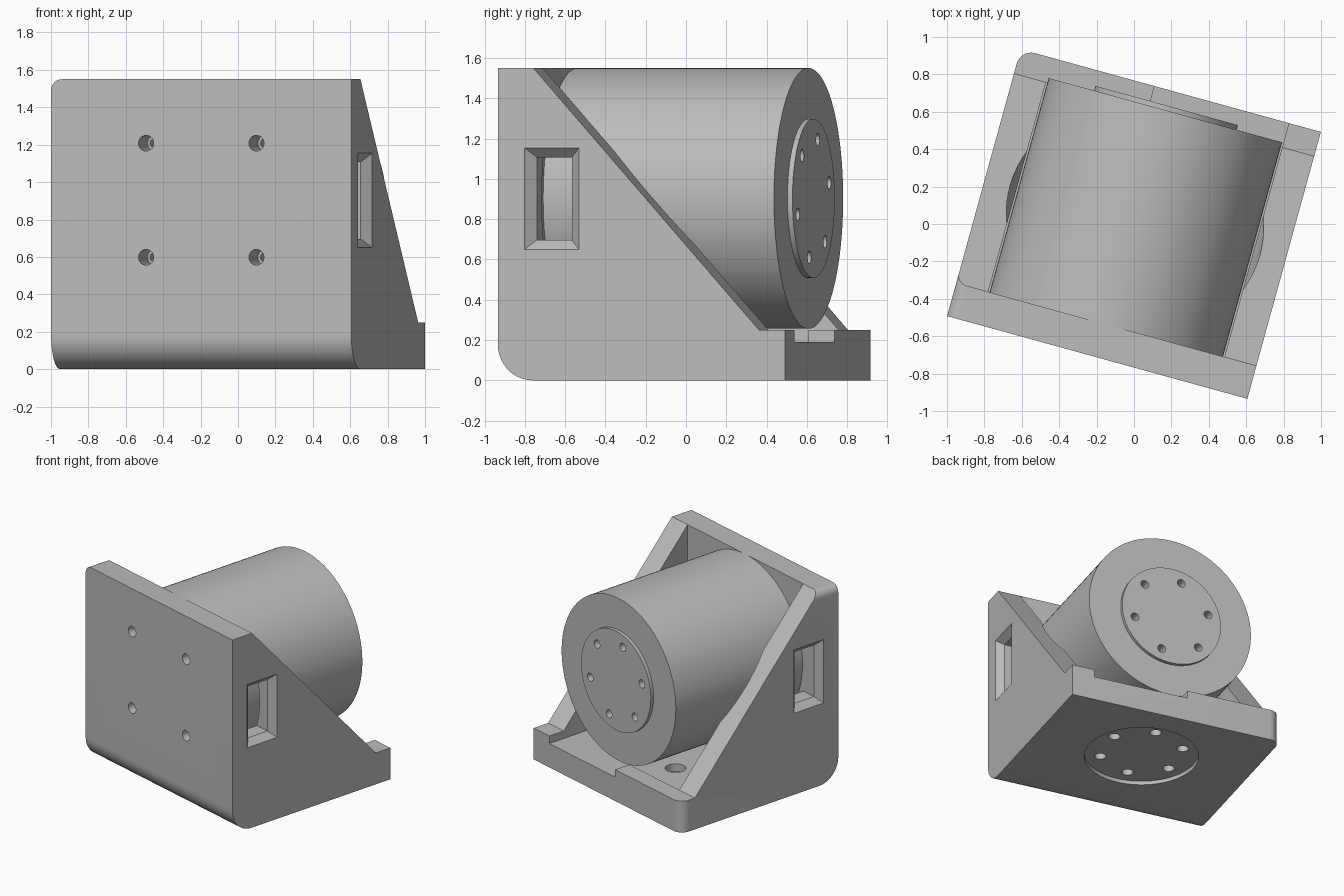
import bpy, bmesh, math
from mathutils import Matrix, Vector

cube = bpy.data.objects.get("Cube")
if cube:
    bpy.data.objects.remove(cube, do_unlink=True)

W, D, H = 0.8325, 0.74, 1.55          # half width, half depth, height
WALL, PLATE = 0.655, -0.557           # inner side wall, inner face of front plate
FLOOR, RIM, SLOPE_END = 0.19, 0.25, 0.605
AXIS_Z, RADIUS, MOTOR_END = 0.903, 0.647, 0.631
TURN = math.radians(-15.4)

grey = bpy.data.materials.new("mid grey")
grey.use_nodes = True
grey.diffuse_color = (0.5, 0.5, 0.5, 1)
grey.node_tree.nodes["Principled BSDF"].inputs["Base Color"].default_value = (0.5, 0.5, 0.5, 1)


def make(name, bm):
    bmesh.ops.recalc_face_normals(bm, faces=bm.faces[:])
    mesh = bpy.data.meshes.new(name)
    bm.to_mesh(mesh)
    bm.free()
    mesh.materials.append(grey)
    ob = bpy.data.objects.new(name, mesh)
    bpy.context.collection.objects.link(ob)
    return ob


def box(name, lo, hi):
    bm = bmesh.new()
    lo, hi = Vector(lo), Vector(hi)
    bmesh.ops.create_cube(bm, size=1, matrix=Matrix.Translation((lo + hi) / 2)
                          @ Matrix.Diagonal((*(hi - lo), 1)))
    return make(name, bm)


def cylinder(name, radius, start, end, axis, sides=24):
    """Cylinder from start to end along the Y or Z axis."""
    bm = bmesh.new()
    start, end = Vector(start), Vector(end)
    turn = Matrix.Rotation(math.pi / 2, 4, 'X') if axis == 'Y' else Matrix()
    bmesh.ops.create_cone(bm, cap_ends=True, segments=sides, radius1=radius, radius2=radius,
                          depth=(end - start).length,
                          matrix=Matrix.Translation((start + end) / 2) @ turn)
    return make(name, bm)


def combine(target, tool, operation='DIFFERENCE', keep=False):
    mod = target.modifiers.new("cut", 'BOOLEAN')
    mod.operation, mod.solver, mod.object = operation, 'EXACT', tool
    bpy.context.view_layer.objects.active = target
    bpy.ops.object.modifier_apply(modifier=mod.name)
    if not keep:
        bpy.data.objects.remove(tool, do_unlink=True)


def ring(radius, offset):
    for k in range(6):
        a = math.radians(offset + 60 * k)
        yield radius * math.cos(a), radius * math.sin(a)


# Bracket body: side profile extruded across the width, three edges rounded
bm = bmesh.new()
profile = [(-D, 0), (D, 0), (D, RIM), (SLOPE_END, RIM), (PLATE, H), (-D, H)]
face = bm.faces.new([bm.verts.new((-W, y, z)) for y, z in profile])
extruded = bmesh.ops.extrude_face_region(bm, geom=[face])["geom"]
bmesh.ops.translate(bm, vec=(2 * W, 0, 0),
                    verts=[g for g in extruded if isinstance(g, bmesh.types.BMVert)])


def round_edge(rule, radius, segments):
    edges = [e for e in bm.edges if all(rule(v.co) for v in e.verts)]
    bmesh.ops.bevel(bm, geom=edges, offset=radius, segments=segments,
                    profile=0.5, affect='EDGES')


round_edge(lambda c: c.y < -D + 0.001 and c.z < 0.001, 0.18, 14)
round_edge(lambda c: c.x < -W + 0.001 and c.y > D - 0.001, 0.08, 8)
round_edge(lambda c: c.x < -W + 0.001 and c.z > H - 0.001, 0.06, 8)
bracket = make("bracket", bm)

# Cavity, rear notch and clearance bore for the motor
combine(bracket, box("cavity", (-WALL, PLATE, FLOOR), (WALL, SLOPE_END, 2)))
combine(bracket, box("notch", (-0.09, SLOPE_END - 0.05, FLOOR), (WALL, 1, 1)))
combine(bracket, cylinder("bore", 0.693, (0, PLATE, AXIS_Z), (0, 0.6, AXIS_Z), 'Y', 96))

# Chamfered windows in both side walls
for side in (-1, 1):
    bm = bmesh.new()
    sections = [(W + 0.05, 0.19, 0.30), (W - 0.05, 0.09, 0.205), (WALL - 0.1, 0.09, 0.205)]
    loops = [[bm.verts.new((side * x, -0.462 + sy * hy, 0.902 + sz * hz))
              for sy, sz in ((-1, -1), (1, -1), (1, 1), (-1, 1))] for x, hy, hz in sections]
    for a, b in zip(loops, loops[1:]):
        for i in range(4):
            j = (i + 1) % 4
            bm.faces.new((a[i], a[j], b[j], b[i]))
    bm.faces.new(loops[0])
    bm.faces.new(loops[-1])
    combine(bracket, make("window", bm))

# Motor with raised output flange
motor = cylinder("motor", RADIUS, (0, PLATE, AXIS_Z), (0, MOTOR_END, AXIS_Z), 'Y', 128)
flange = cylinder("flange", 0.395, (0, 0.5, AXIS_Z), (0, 0.657, AXIS_Z), 'Y', 96)
combine(motor, flange, 'UNION')
for x, z in ring(0.303, 45):
    combine(motor, cylinder("screw_hole", 0.032, (x, 0.58, AXIS_Z + z),
                            (x, 0.8, AXIS_Z + z), 'Y'))

# Front mounting holes, narrowing where they enter the motor
for x in (-0.306, 0.306):
    for z in (AXIS_Z - 0.305, AXIS_Z + 0.305):
        combine(bracket, cylinder("mount_hole", 0.042, (x, -1, z), (x, -0.5, z), 'Y'))
        combine(motor, cylinder("thread_hole", 0.028, (x, -1, z), (x, -0.45, z), 'Y'))

# Underside recess with a ring of counterbored holes
CY = 0.13
combine(bracket, cylinder("recess", 0.417, (0, CY, -0.1), (0, CY, 0.03), 'Z', 96))
for x, y in ring(0.305, 25):
    combine(bracket, cylinder("base_hole", 0.042, (x, CY + y, -0.1), (x, CY + y, 0.4), 'Z'))
    combine(bracket, cylinder("counterbore", 0.075, (x, CY + y, 0.13), (x, CY + y, 0.4), 'Z'))

# Shading and final turn about the vertical
for ob in (bracket, motor):
    ob.rotation_euler.z = TURN
    bpy.ops.object.select_all(action='DESELECT')
    ob.select_set(True)
    bpy.context.view_layer.objects.active = ob
    bpy.ops.object.shade_smooth_by_angle(angle=math.radians(30))
